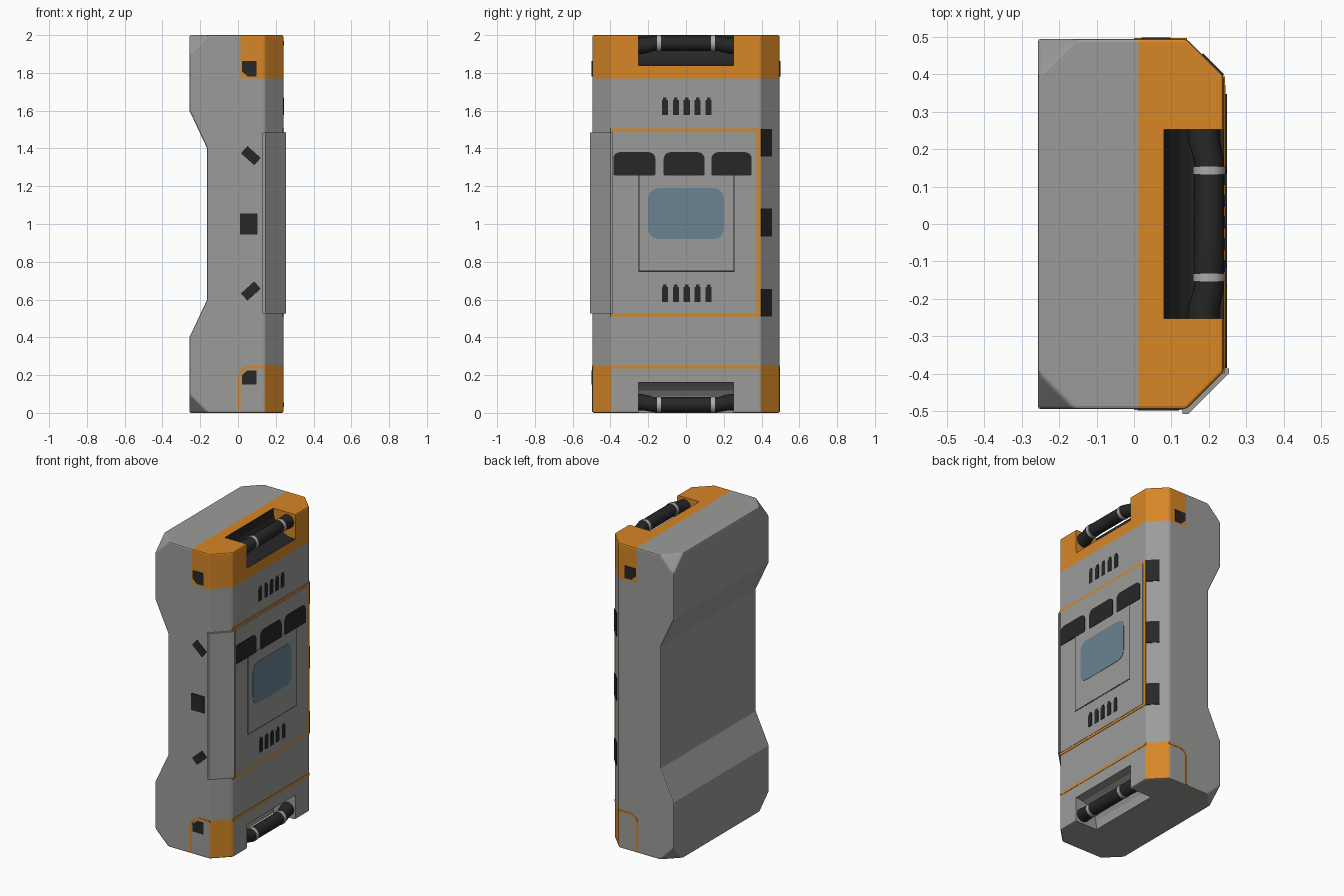
import bpy, bmesh, math
from mathutils import Vector, Matrix

if "Cube" in bpy.data.objects:
    bpy.data.objects.remove(bpy.data.objects["Cube"])

COLOURS = {"grey": (0.33, 0.33, 0.32), "orange": (0.68, 0.24, 0.02), "black": (0.02, 0.02, 0.02),
           "screen_blue": (0.145, 0.23, 0.285), "ring_grey": (0.42, 0.42, 0.42)}
MATS = {}
for n, c in COLOURS.items():
    MATS[n] = bpy.data.materials.new(n)
    MATS[n].diffuse_color = (*c, 1)
GREY, ORANGE, BLACK = 0, 1, 2


def finish(name, bm, mats, smooth=False):
    bmesh.ops.recalc_face_normals(bm, faces=bm.faces)
    for f in bm.faces:
        f.smooth = smooth
    me = bpy.data.meshes.new(name)
    bm.to_mesh(me)
    bm.free()
    for m in mats:
        me.materials.append(MATS[m])
    ob = bpy.data.objects.new(name, me)
    bpy.context.collection.objects.link(ob)
    return ob


def extrude_face(bm, verts, vec):
    f = bm.faces.new([bm.verts.new(v) for v in verts])
    r = bmesh.ops.extrude_face_region(bm, geom=[f])
    bmesh.ops.translate(bm, vec=vec, verts=[v for v in r["geom"] if isinstance(v, bmesh.types.BMVert)])
    bmesh.ops.recalc_face_normals(bm, faces=bm.faces)


def plate(name, pts, normal, origin, thick, mat):
    """Thin plate: 2D outline (sideways, up) standing on a vertical face."""
    n = Vector(normal).normalized()
    u = Vector((0, 0, 1)).cross(n)
    o = Vector(origin)
    bm = bmesh.new()
    extrude_face(bm, [o + u * a + Vector((0, 0, b)) - n * 0.004 for a, b in pts], n * (thick + 0.004))
    return finish(name, bm, [mat])


def rect(a0, a1, b0, b1, r_top=0, r_bot=0):
    pts = []
    for cx, cy, r, start in ((a1, b1, r_top, 0), (a0, b1, r_top, 90), (a0, b0, r_bot, 180), (a1, b0, r_bot, 270)):
        sx, sy = (1 if cx == a1 else -1), (1 if cy == b1 else -1)
        for k in range(6 if r else 1):
            t = math.radians(start + 18 * k)
            pts.append((cx - sx * r + r * math.cos(t), cy - sy * r + r * math.sin(t)) if r else (cx, cy))
    return pts


def turned(w, h, cx, cz, deg):
    t = math.radians(deg)
    return [(cx + a * w / 2 * math.cos(t) - b * h / 2 * math.sin(t), cz + a * w / 2 * math.sin(t) + b * h / 2 * math.cos(t))
            for a, b in ((1, 1), (-1, 1), (-1, -1), (1, -1))]


# Case body: side profile with a waisted back, extruded across the width
bm = bmesh.new()
prof = [(-0.257, 0), (0.24, 0), (0.24, 2), (-0.257, 2), (-0.257, 1.6), (-0.163, 1.4), (-0.163, 0.6), (-0.257, 0.4)]
extrude_face(bm, [(x, -0.495, z) for x, z in prof], (0, 0.99, 0))


def slice_off(co, no):
    r = bmesh.ops.bisect_plane(bm, geom=bm.verts[:] + bm.edges[:] + bm.faces[:], plane_co=co, plane_no=no, clear_outer=True)
    bmesh.ops.contextual_create(bm, geom=[e for e in r["geom_cut"] if isinstance(e, bmesh.types.BMEdge)])


for s in (-1, 1):
    slice_off((0.14, s * 0.495, 1), (1, s, 0))
    for z, t in ((0, -1), (2, 1)):
        slice_off((-0.157, s * 0.495, z), (-1, s, t))
bmesh.ops.recalc_face_normals(bm, faces=bm.faces)
sharp = [e for e in bm.edges if e.calc_face_angle(0) > math.radians(30)]
bmesh.ops.bevel(bm, geom=sharp, offset=0.008, segments=2, profile=0.5, affect="EDGES")
# Colour split: orange upper cap and orange lower corners
for co, no in (((0.012, 0, 0), (1, 0, 0)), ((0, 0, 1.77), (0, 0, 1)), ((0, 0, 0.25), (0, 0, 1))):
    bmesh.ops.bisect_plane(bm, geom=bm.verts[:] + bm.edges[:] + bm.faces[:], plane_co=co, plane_no=no)
for f in bm.faces:
    c = f.calc_center_median()
    cap = c.x > 0.012 and c.z > 1.77
    corner = c.z < 0.25 and c.x > 0.14 and abs(c.y) > 0.394 and f.normal.z > -0.9
    f.material_index = ORANGE if cap or corner else GREY
body = finish("case_body", bm, ["grey", "orange", "black"])

# Handle recesses, scooped at the back, cut at both ends
for top in (True, False):
    bm = bmesh.new()
    arc = [(0.22 - 0.14 * math.sin(math.radians(a)), 0.16 - 0.14 * (1 - math.cos(math.radians(a)))) for a in range(0, 91, 15)]
    pts = [(0.3, -0.05), (0.3, 0.16)] + arc + [(0.08, -0.05)]
    extrude_face(bm, [(x, -0.252, 2 - z if top else z) for x, z in pts], (0, 0.504, 0))
    for f in bm.faces:
        f.material_index = GREY if not top else ORANGE if abs(f.normal.y) > 0.9 else BLACK
    cutter = finish("recess_cutter", bm, ["grey", "orange", "black"])
    cutter.hide_render = True
    mod = body.modifiers.new("recess", "BOOLEAN")
    mod.operation, mod.object, mod.solver = "DIFFERENCE", cutter, "EXACT"
    bpy.context.view_layer.objects.active = body
    bpy.ops.object.modifier_apply(modifier=mod.name)
    bpy.data.objects.remove(cutter)


def tube(name, stations, mat, n=20):
    """Round bar along y from (y, x, z, radius) stations."""
    bm = bmesh.new()
    rings = [[bm.verts.new((x + r * math.cos(2 * math.pi * k / n), y, z + r * math.sin(2 * math.pi * k / n)))
              for k in range(n)] for y, x, z, r in stations]
    for a, b in zip(rings, rings[1:]):
        for k in range(n):
            bm.faces.new((a[k], a[(k + 1) % n], b[(k + 1) % n], b[k]))
    bm.faces.new(rings[0])
    bm.faces.new(rings[-1])
    ob = finish(name, bm, [mat])
    bpy.ops.object.select_all(action="DESELECT")
    ob.select_set(True)
    bpy.context.view_layer.objects.active = ob
    bpy.ops.object.shade_smooth_by_angle(angle=math.radians(40))


# Carry handles with two collars each
for label, zf in (("upper", lambda d: 2 - d), ("lower", lambda d: d)):
    half = [(0.256, 0.186, zf(0.057), 0.043), (0.225, 0.187, zf(0.056), 0.043), (0.165, 0.201, zf(0.043), 0.04)]
    tube(label + "_handle", [(-y, x, z, r) for y, x, z, r in half] + half[::-1], "black")
    for s in (-1, 1):
        tube(label + "_handle_collar", [(s * 0.143 - 0.011, 0.201, zf(0.043), 0.043), (s * 0.143 + 0.011, 0.201, zf(0.043), 0.043)],
             "ring_grey")

# Door on the broad face, with orange surround
F, FO = (1, 0, 0), (0.24, 0, 0)
plate("door_surround", rect(-0.4, 0.394, 0.51, 1.505), F, FO, 0.003, "orange")
plate("door_panel", rect(-0.4, 0.372, 0.526, 1.488), F, FO, 0.005, "grey")
plate("inner_panel_seam", rect(-0.252, 0.257, 0.747, 1.265), F, FO, 0.006, "black")
plate("inner_panel", rect(-0.246, 0.251, 0.753, 1.265), F, FO, 0.007, "grey")
plate("screen", rect(-0.2, 0.2, 0.92, 1.19, 0.055, 0.055), F, FO, 0.009, "screen_blue")
for a, b in ((-0.385, -0.162), (-0.118, 0.098), (0.134, 0.348)):
    plate("door_pocket", rect(a, b, 1.258, 1.38, 0.035, 0.006), F, FO, 0.009, "black")
for z, thick in ((1.62, 0.003), (0.63, 0.008)):
    for k in range(-2, 3):
        y = k * 0.058 + 0.004
        plate("vent_slot", rect(y - 0.016, y + 0.016, z - 0.044, z + 0.036), F, FO, thick, "black")
        plate("vent_tip", rect(y - 0.01, y + 0.01, z + 0.03, z + 0.05), F, FO, thick, "black")
plate("lower_seam", rect(-0.394, 0.394, 0.236, 0.252), F, FO, 0.002, "orange")

# Hinge cover wrapped over the near chamfer
bm = bmesh.new()
wrap = [(0.13, -0.48), (0.13, -0.508), (0.145, -0.508), (0.254, -0.399), (0.254, -0.386), (0.23, -0.386)]
extrude_face(bm, [(x, y, 0.525) for x, y in wrap], (0, 0, 0.96))
finish("hinge_cover", bm, ["grey"])

# Latches on the far chamfer
for z in (1.43, 1.008, 0.583):
    plate("door_latch", rect(-0.068, 0.012, z - 0.073, z + 0.073), (1, 1, 0), (0.19, 0.445, 0), 0.004, "black")

# Markings on the narrow sides
arc = lambda r: [(0.06 - r * math.cos(math.radians(a)), 0.19 + r * math.sin(math.radians(a))) for a in range(0, 91, 15)]
strip = [(0, 0.005)] + arc(0.06) + [(0.142, 0.25), (0.142, 0.236)] + arc(0.046)[::-1] + [(0.014, 0.005)]
clip = [(0.02, 1.862), (0.098, 1.862), (0.098, 1.782), (0.05, 1.782), (0.02, 1.81)]
low_clip = [(0.05, 0.225), (0.098, 0.225), (0.098, 0.15), (0.02, 0.15), (0.02, 0.2)]
for s in (-1, 1):
    n, o = (0, s, 0), (0, s * 0.495, 0)
    plate("side_trim", [(-s * a, b) for a, b in strip], n, o, 0.002, "orange")
    plate("upper_clip", [(-s * a, b) for a, b in clip], n, o, 0.004, "black")
n, o = (0, -1, 0), (0, -0.495, 0)
plate("lower_clip", low_clip, n, o, 0.004, "black")
plate("side_pad", rect(0.01, 0.102, 0.945, 1.055), n, o, 0.004, "black")
plate("upper_tilted_pad", turned(0.095, 0.052, 0.068, 1.362, -42), n, o, 0.004, "black")
plate("lower_tilted_pad", turned(0.095, 0.052, 0.068, 0.645, 42), n, o, 0.004, "black")

for m in bpy.data.materials:
    if m.users and not m.is_grease_pencil:
        m.use_nodes = True
        m.node_tree.nodes["Principled BSDF"].inputs["Base Color"].default_value = m.diffuse_color
